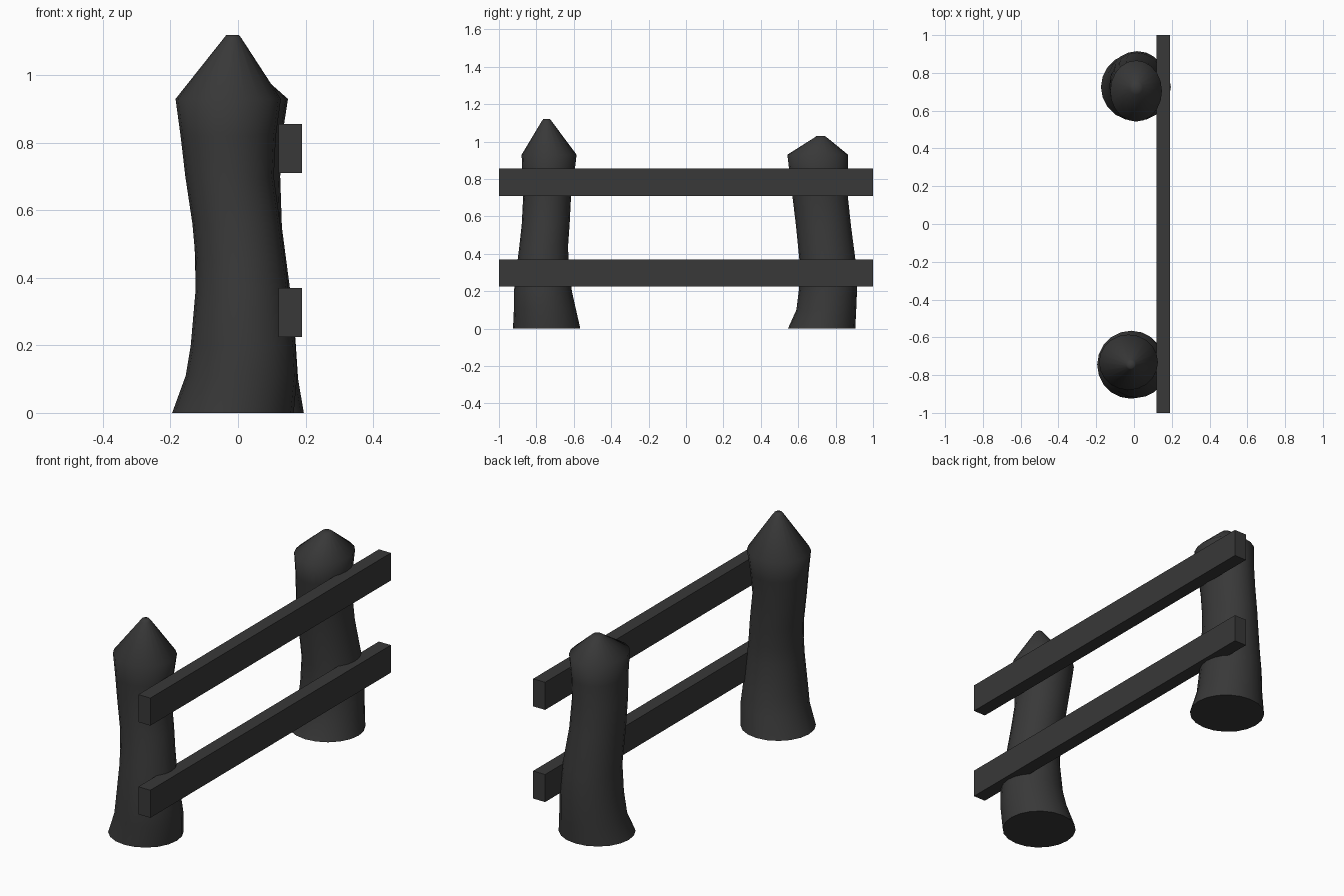
import bpy, bmesh, math

cube = bpy.data.objects.get("Cube")
if cube:
    bpy.data.objects.remove(cube, do_unlink=True)

SIDES = 20

charcoal = bpy.data.materials.new("charcoal wood")
charcoal.use_nodes = True
COLOUR = (0.04, 0.04, 0.04, 1)
charcoal.diffuse_color = COLOUR
bsdf = charcoal.node_tree.nodes["Principled BSDF"]
bsdf.inputs["Base Color"].default_value = COLOUR
bsdf.inputs["Roughness"].default_value = 0.8


def finish(bm, name):
    bmesh.ops.recalc_face_normals(bm, faces=bm.faces[:])
    mesh = bpy.data.meshes.new(name)
    bm.to_mesh(mesh)
    bm.free()
    mesh.materials.append(charcoal)
    obj = bpy.data.objects.new(name, mesh)
    bpy.context.collection.objects.link(obj)
    return obj


def post(name, sections):
    """Loft elliptical sections (z, centre x, centre y, radius x, radius y)."""
    bm = bmesh.new()
    rings = []
    for z, cx, cy, rx, ry in sections:
        angles = [math.tau * i / SIDES for i in range(SIDES)]
        rings.append([bm.verts.new((cx + rx * math.cos(a), cy + ry * math.sin(a), z))
                      for a in angles])
    for low, high in zip(rings, rings[1:]):
        for i in range(SIDES):
            j = (i + 1) % SIDES
            bm.faces.new((low[i], low[j], high[j], high[i]))
    bm.faces.new(rings[0][::-1])
    bm.faces.new(rings[-1])
    obj = finish(bm, name)
    bpy.ops.object.select_all(action='DESELECT')
    obj.select_set(True)
    bpy.context.view_layer.objects.active = obj
    bpy.ops.object.shade_smooth_by_angle(angle=math.radians(65))


def rail(name, bottom, top):
    bm = bmesh.new()
    bmesh.ops.create_cube(bm, size=1)
    for v in bm.verts:
        v.co.x = 0.155 + v.co.x * 0.07
        v.co.y *= 2
        v.co.z = top if v.co.z > 0 else bottom
    finish(bm, name)


# Tall front post, bent and flared, with a steep point
post("front_post", [
    (0.00, -0.015, -0.745, 0.18, 0.18),
    (0.11, 0.010, -0.755, 0.165, 0.165),
    (0.20, 0.015, -0.765, 0.155, 0.155),
    (0.36, 0.012, -0.765, 0.138, 0.136),
    (0.45, 0.007, -0.760, 0.132, 0.130),
    (0.56, -0.005, -0.750, 0.130, 0.128),
    (0.70, -0.025, -0.743, 0.131, 0.128),
    (0.82, -0.029, -0.736, 0.141, 0.138),
    (0.93, -0.029, -0.732, 0.156, 0.147),
    (1.11, -0.016, -0.745, 0.026, 0.026),
    (1.12, -0.016, -0.745, 0.018, 0.018),
])

# Shorter rear post, leaning the other way, with a blunt point
post("rear_post", [
    (0.00, 0.010, 0.725, 0.185, 0.180),
    (0.10, 0.015, 0.750, 0.163, 0.160),
    (0.22, 0.017, 0.760, 0.153, 0.155),
    (0.36, 0.015, 0.757, 0.140, 0.150),
    (0.55, 0.000, 0.735, 0.130, 0.147),
    (0.70, -0.002, 0.718, 0.127, 0.148),
    (0.82, 0.004, 0.710, 0.127, 0.155),
    (0.93, 0.011, 0.704, 0.137, 0.162),
    (1.02, 0.012, 0.720, 0.034, 0.036),
    (1.03, 0.012, 0.720, 0.022, 0.022),
])

# Two horizontal rails fixed to the side of the posts
rail("lower_rail", 0.225, 0.37)
rail("upper_rail", 0.71, 0.855)
